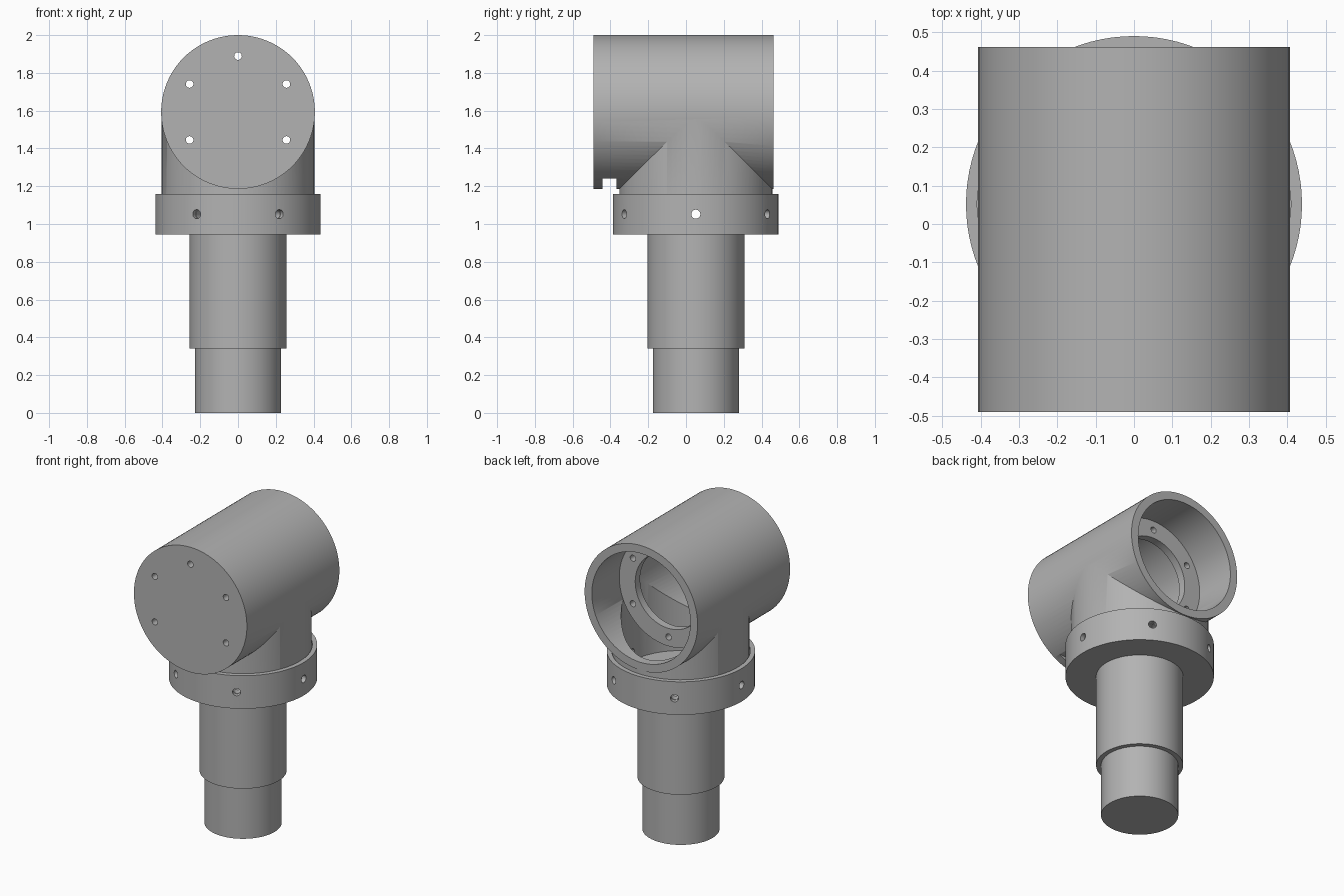
import bpy, math
from mathutils import Vector

cube = bpy.data.objects.get("Cube")
if cube:
    bpy.data.objects.remove(cube, do_unlink=True)

GREY = (0.45, 0.45, 0.45, 1)
mat = bpy.data.materials.new("plain grey")
mat.use_nodes = True
mat.diffuse_color = GREY
mat.node_tree.nodes["Principled BSDF"].inputs["Base Color"].default_value = GREY

AXIS_Z = 1.593     # height of the horizontal barrel axis
AXIS_Y = 0.052     # depth of the vertical axis
FRONT, BACK = -0.49, 0.462
R_OUT, R_IN = 0.407, 0.355
BOLT_CIRCLE, HOLE_R = 0.296, 0.02


def rod(name, start, end, radius, sides=96):
    """Solid cylinder between two points."""
    a, b = Vector(start), Vector(end)
    bpy.ops.mesh.primitive_cylinder_add(
        vertices=sides, radius=radius, depth=(b - a).length, location=(a + b) / 2,
        rotation=(b - a).to_track_quat('Z', 'Y').to_euler())
    obj = bpy.context.object
    obj.name = name
    obj.data.materials.append(mat)
    return obj


def upright(name, z0, z1, radius):
    return rod(name, (0, AXIS_Y, z0), (0, AXIS_Y, z1), radius)


def lengthwise(name, y0, y1, radius, x=0, z=AXIS_Z, sides=96):
    return rod(name, (x, y0, z), (x, y1, z), radius, sides)


def combine(obj, other, operation='DIFFERENCE'):
    """Apply a boolean and discard the second object."""
    mod = obj.modifiers.new("combine", 'BOOLEAN')
    mod.object, mod.operation, mod.solver = other, operation, 'EXACT'
    bpy.context.view_layer.objects.active = obj
    bpy.ops.object.modifier_apply(modifier=mod.name)
    bpy.data.objects.remove(other, do_unlink=True)


def bolt_holes(obj, y0, y1, skip_bottom):
    for i in range(6):
        if skip_bottom and i == 3:
            continue
        a = i * math.pi / 3
        combine(obj, lengthwise("hole", y0, y1, HOLE_R, BOLT_CIRCLE * math.sin(a),
                                AXIS_Z + BOLT_CIRCLE * math.cos(a), 24))


def radial_holes(obj):
    for i in range(6):
        a = i * math.pi / 3
        d = Vector((math.cos(a), math.sin(a), 0))
        c = Vector((0, AXIS_Y, 1.052))
        combine(obj, rod("hole", c + d * 0.3, c + d * 0.5, 0.024, 24))


# T-shaped housing: barrel with closed front, joined to the vertical neck
housing = lengthwise("housing", FRONT, BACK, R_OUT)
combine(housing, upright("neck", 0.985, AXIS_Z, R_OUT - 0.002), 'UNION')
combine(housing, lengthwise("bore", FRONT + 0.05, BACK + 0.1, R_IN))
combine(housing, upright("neck_bore", 0.9, AXIS_Z, R_IN - 0.002))
bolt_holes(housing, FRONT - 0.05, FRONT + 0.1, True)
radial_holes(housing)

# Slot under the barrel just behind the front plate
bpy.ops.mesh.primitive_cube_add(size=1, location=(0, -0.405, 1.19))
slot = bpy.context.object
slot.scale = (0.9, 0.072, 0.1)
combine(housing, slot)

# Inner mounting flange
flange = lengthwise("inner_flange", 0.13, 0.18, R_IN + 0.001)
combine(flange, lengthwise("opening", 0.05, 0.3, 0.24))
bolt_holes(flange, 0.05, 0.3, False)

# Collar cup around the neck
collar = upright("collar", 0.945, 1.16, 0.438)
combine(collar, upright("pocket", 0.995, 1.3, 0.409))
radial_holes(collar)

# Stepped shaft
sleeve = upright("upper_shaft", 0.34, 0.95, 0.257)
shaft = upright("lower_shaft", 0, 0.35, 0.228)

for obj in (housing, flange, collar, sleeve, shaft):
    bpy.ops.object.select_all(action='DESELECT')
    obj.select_set(True)
    bpy.context.view_layer.objects.active = obj
    bpy.ops.object.shade_smooth_by_angle(angle=math.radians(30))
